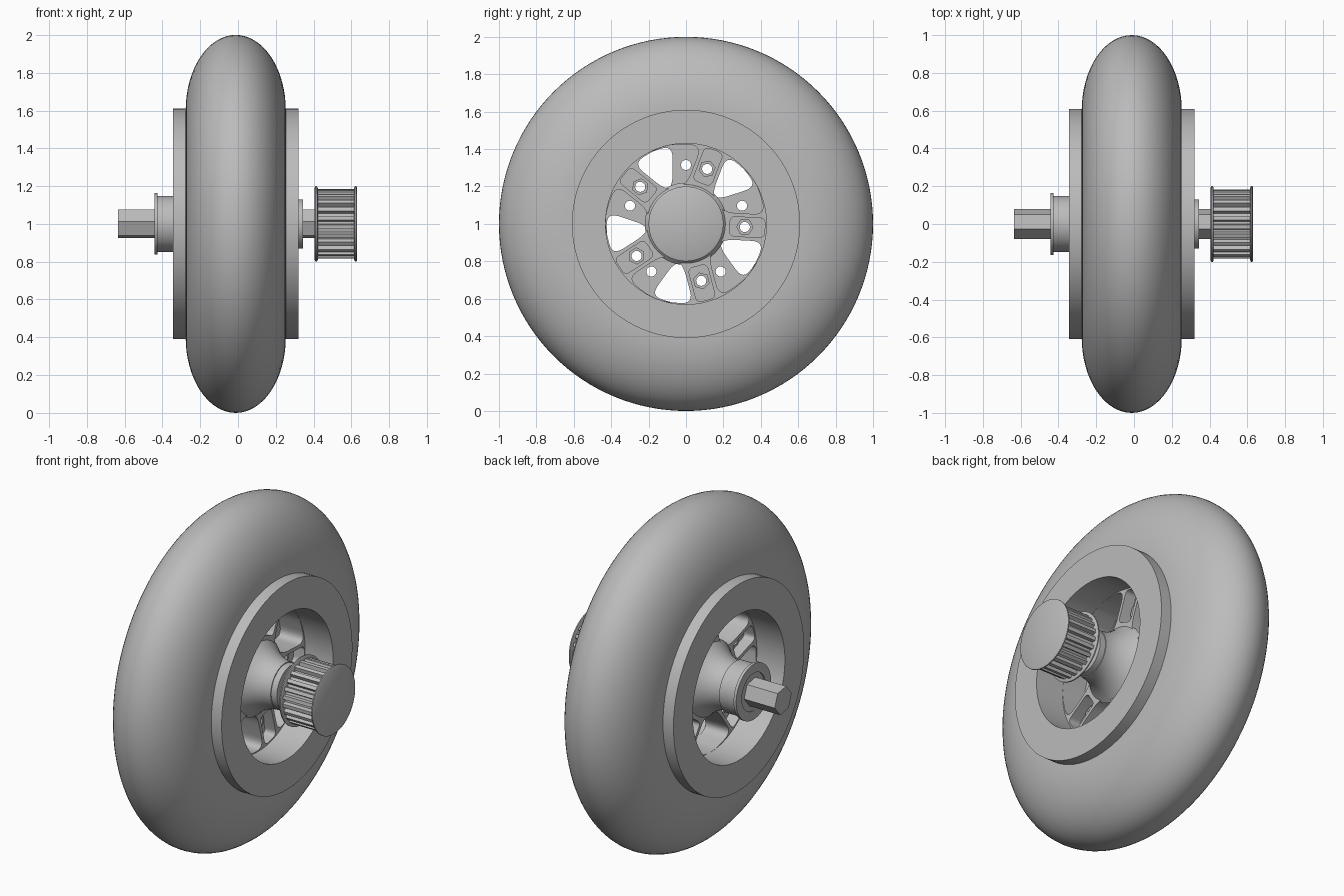
import bpy, bmesh
from math import sin, cos, pi, radians, sqrt
from mathutils import Matrix, Vector

cube = bpy.data.objects.get("Cube")
if cube:
    bpy.data.objects.remove(cube, do_unlink=True)

grey = bpy.data.materials.new("plain_grey")
grey.use_nodes = True
colour = (0.5, 0.5, 0.5, 1)
grey.diffuse_color = colour
grey.node_tree.nodes["Principled BSDF"].inputs["Base Color"].default_value = colour

MID = -0.012          # middle plane of the wheel
AXLE_Z = 1.0
# local x, y, z become world y, z, x so every part is drawn around the axle
TO_AXLE = Matrix(((0, 0, 1, 0), (1, 0, 0, 0), (0, 1, 0, AXLE_Z), (0, 0, 0, 1)))


def finish(name, mesh):
    mesh.transform(TO_AXLE)
    mesh.materials.clear()
    mesh.materials.append(grey)
    obj = bpy.data.objects.new(name, mesh)
    bpy.context.collection.objects.link(obj)
    bpy.ops.object.select_all(action='DESELECT')
    obj.select_set(True)
    bpy.context.view_layer.objects.active = obj
    bpy.ops.object.shade_smooth_by_angle(angle=radians(32))
    return obj


def lathe(name, profile, closed=True, steps=96):
    """Turn (x, radius) points around the axle."""
    bm = bmesh.new()
    verts = [bm.verts.new((r, 0, x)) for x, r in profile]
    pairs = list(zip(verts, verts[1:]))
    if closed:
        pairs.append((verts[-1], verts[0]))
    edges = [bm.edges.new(p) for p in pairs]
    bmesh.ops.spin(bm, geom=verts + edges, axis=(0, 0, 1), cent=(0, 0, 0),
                   angle=2 * pi, steps=steps)
    bmesh.ops.remove_doubles(bm, verts=bm.verts, dist=0.0003)
    bmesh.ops.recalc_face_normals(bm, faces=bm.faces)
    mesh = bpy.data.meshes.new(name)
    bm.to_mesh(mesh)
    bm.free()
    return finish(name, mesh)


def plate(name, loops, x0, x1):
    """Extrude flat outlines; inner loops become holes."""
    x0, x1 = min(x0, x1), max(x0, x1)
    curve = bpy.data.curves.new(name, 'CURVE')
    curve.dimensions = '2D'
    curve.fill_mode = 'BOTH'
    curve.extrude = (x1 - x0) / 2
    for loop in loops:
        spline = curve.splines.new('POLY')
        spline.points.add(len(loop) - 1)
        for point, co in zip(spline.points, loop):
            point.co = (co[0], co[1], 0, 1)
        spline.use_cyclic_u = True
    temp = bpy.data.objects.new(name + "_outline", curve)
    bpy.context.collection.objects.link(temp)
    bpy.context.view_layer.update()
    mesh = bpy.data.meshes.new_from_object(
        temp.evaluated_get(bpy.context.evaluated_depsgraph_get()))
    bpy.data.objects.remove(temp, do_unlink=True)
    bm = bmesh.new()
    bm.from_mesh(mesh)
    bmesh.ops.remove_doubles(bm, verts=bm.verts, dist=0.0001)
    bmesh.ops.recalc_face_normals(bm, faces=bm.faces)
    bm.to_mesh(mesh)
    bm.free()
    mesh.transform(Matrix.Translation((0, 0, (x0 + x1) / 2)))
    return finish(name, mesh)


def polar(r, a):
    return Vector((r * cos(a), r * sin(a)))


def ring(r, n, centre=(0, 0), turn=0.0):
    return [Vector(centre) + polar(r, turn + 2 * pi * i / n) for i in range(n)]


def rounded(points, size, n=6):
    """Replace each corner by a short curve."""
    out = []
    for i, p in enumerate(points):
        ends = []
        for q in (points[i - 1], points[(i + 1) % len(points)]):
            d = q - p
            ends.append(p + d.normalized() * min(size, d.length * 0.48))
        for k in range(n + 1):
            t = k / n
            out.append(ends[0] * (1 - t) ** 2 + p * 2 * t * (1 - t) + ends[1] * t * t)
    return out


def at_side(r, offset, angle):
    """Point at radius r, shifted sideways from the spoke line."""
    along = sqrt(r * r - offset * offset)
    return Vector((along, offset)) @ Matrix.Rotation(-angle, 2)


STEP = 2 * pi / 5
HALF = 0.072          # half the spoke width


def window(a):
    b = a + STEP
    mid = [polar(0.43, a + STEP * f) for f in (0.4, 0.5, 0.6)]
    return rounded([at_side(0.205, HALF, a), at_side(0.43, HALF, a), *mid,
                    at_side(0.43, -HALF, b), at_side(0.205, -HALF, b)], 0.07)


def channel(a):
    w = HALF - 0.02
    return rounded([at_side(0.24, -w, a), at_side(0.425, -w, a),
                    at_side(0.425, w, a), at_side(0.24, w, a)], 0.03)


# Tyre
arc = [pi * i / 32 for i in range(33)]
lathe("tyre", [(MID + 0.265 * cos(a), 0.60 + 0.40 * sin(a)) for a in arc], steps=128)

# Rim
lathe("rim", [(-0.345, 0.43), (-0.345, 0.61), (0.32, 0.61), (0.32, 0.43)])

# Two spoked hub halves, turned against each other
for side, sign, turn in (("left", 1, 69), ("right", -1, 90)):
    spokes = [radians(turn) + STEP * i for i in range(5)]
    windows = [window(a) for a in spokes]
    bolts = [polar(0.315, a) for a in spokes]
    outer = ring(0.435, 96)
    x = lambda d: MID + sign * d
    plate(side + "_spoke_web",
          [outer] + windows + [ring(0.027, 20, c) for c in bolts], x(0), x(0.08))
    plate(side + "_spoke_walls",
          [outer] + windows + [channel(a) for a in spokes], x(0.08), x(0.15))
    for a, c in zip(spokes, bolts):
        plate(side + "_bolt_nut", [ring(0.046, 6, c, a), ring(0.027, 20, c)],
              x(0.08), x(0.095))
    # Flared hub barrel
    flare = [(x(0.14 + 0.18 * t), 0.135 + 0.085 * (1 - t) ** 2.2)
             for t in [i / 10 for i in range(11)]]
    lathe(side + "_hub_barrel",
          [(x(0.01), 0), (x(0.01), 0.205), (x(0.14), 0.205)] + flare + [(x(0.32), 0)],
          closed=False)

# Bearings
lathe("left_bearing", [(0.29, 0), (0.29, 0.13), (0.345, 0.13), (0.345, 0)], closed=False)
lathe("right_bearing", [(-0.32, 0), (-0.32, 0.148), (-0.425, 0.148), (-0.425, 0.163),
                        (-0.442, 0.163), (-0.442, 0.11), (-0.435, 0.11), (-0.435, 0)],
      closed=False)

# Hexagonal axle
plate("axle", [ring(0.08, 6, turn=radians(50))], -0.635, 0.6)

# Toothed pulley with a flange at each end
teeth = []
COUNT = 24
for i in range(COUNT):
    for r, f in ((0.162, 0.0), (0.184, 0.12), (0.184, 0.55), (0.162, 0.67)):
        teeth.append(polar(r, 2 * pi * (i + f) / COUNT))
plate("pulley_teeth", [teeth], 0.41, 0.625)
for name, x0, x1 in (("inner", 0.405, 0.422), ("outer", 0.614, 0.631)):
    lathe(name + "_pulley_flange",
          [(x0, 0), (x0, 0.19), (x0 + 0.005, 0.2), (x1 - 0.005, 0.2), (x1, 0.19), (x1, 0)],
          closed=False)
